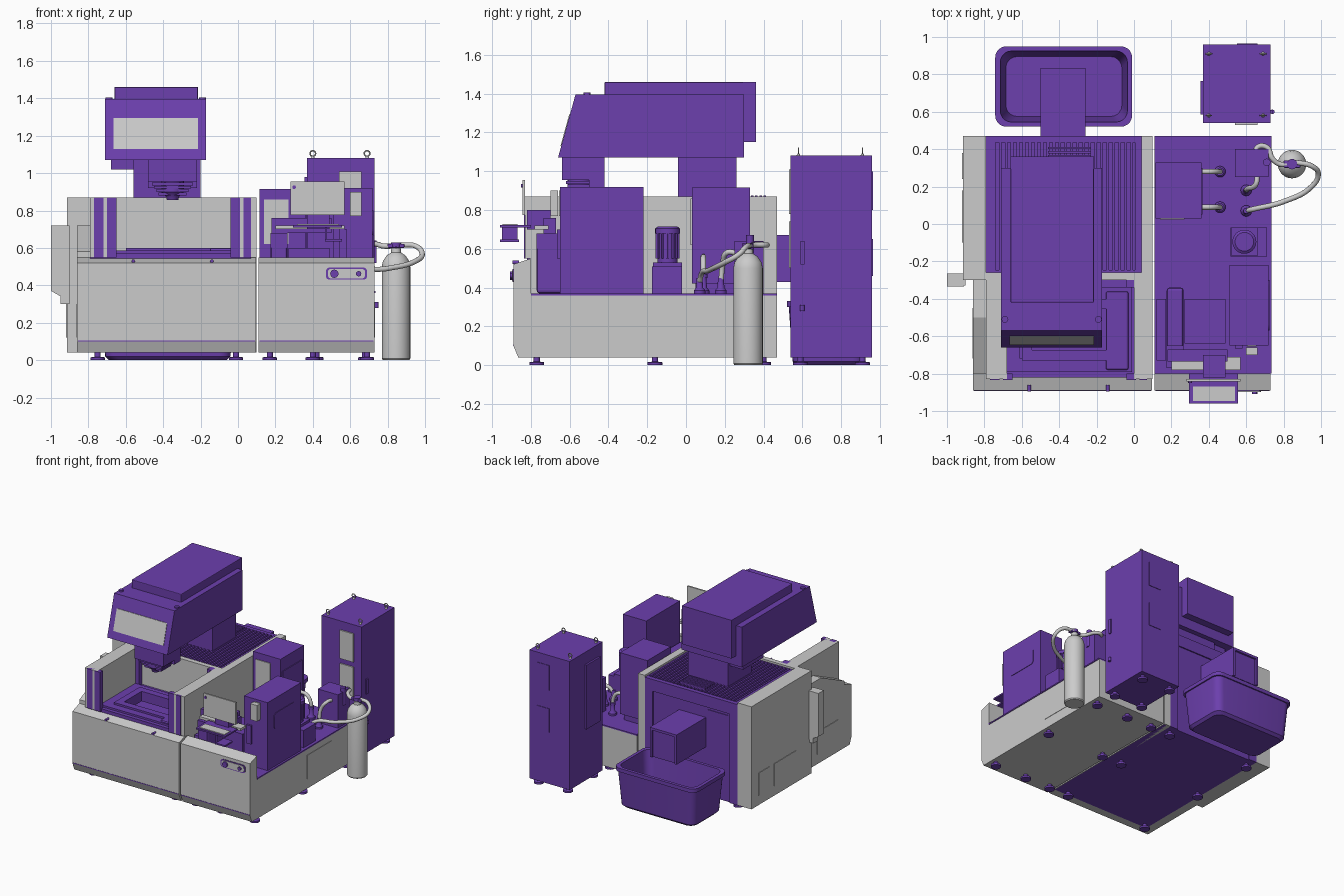
import bpy, bmesh, math
from mathutils import Vector

if "Cube" in bpy.data.objects:
    bpy.data.objects.remove(bpy.data.objects["Cube"])

purple = bpy.data.materials.new("purple_paint")
purple.diffuse_color = (0.15, 0.05, 0.42, 1)
purple.use_nodes = True
purple.node_tree.nodes["Principled BSDF"].inputs["Base Color"].default_value = purple.diffuse_color
P, G = purple, None

def make(name, verts, faces, mat, bevel=0, smooth=False):
    me = bpy.data.meshes.new(name)
    me.from_pydata(verts, [], faces)
    bm = bmesh.new(); bm.from_mesh(me)
    bmesh.ops.recalc_face_normals(bm, faces=bm.faces)
    bm.to_mesh(me); bm.free()
    ob = bpy.data.objects.new(name, me)
    bpy.context.collection.objects.link(ob)
    if mat: me.materials.append(mat)
    if bevel:
        m = ob.modifiers.new("bevel", 'BEVEL'); m.width = bevel; m.segments = 2
    if smooth:
        bpy.ops.object.select_all(action='DESELECT')
        ob.select_set(True); bpy.context.view_layer.objects.active = ob
        bpy.ops.object.shade_smooth_by_angle(angle=math.radians(35))
    return ob

def loft(name, rings, mat=G, smooth=False, bevel=0):
    n = len(rings[0]); verts = [p for r in rings for p in r]
    faces = [(k*n+i, k*n+(i+1) % n, (k+1)*n+(i+1) % n, (k+1)*n+i)
             for k in range(len(rings)-1) for i in range(n)]
    faces += [tuple(range(n)), tuple(range(len(verts)-n, len(verts)))]
    return make(name, verts, faces, mat, bevel, smooth)

def box(name, x0, x1, y0, y1, z0, z1, mat=G, bevel=0):
    return loft(name, [[(x0, y0, z), (x1, y0, z), (x1, y1, z), (x0, y1, z)] for z in (z0, z1)], mat, bevel=bevel)

def prism(name, prof, x0, x1, mat=G):
    return loft(name, [[(x, y, z) for y, z in prof] for x in (x0, x1)], mat)

def lathe(name, x, y, prof, mat=G, n=24, axis='z'):
    rings = []
    for r, h in prof:
        ring = []
        for i in range(n):
            c, s = r*math.cos(2*math.pi*i/n), r*math.sin(2*math.pi*i/n)
            # for axis y: (x, y) hold x and z, h is y
            ring.append((x+c, y+s, h) if axis == 'z' else (x+c, h, y+s))
        rings.append(ring)
    return loft(name, rings, mat, True)

def rrect(x0, x1, z0, z1, r, n=5):
    pts = []
    for cx, cz, a in ((x1-r, z1-r, 0), (x0+r, z1-r, 90), (x0+r, z0+r, 180), (x1-r, z0+r, 270)):
        for i in range(n+1):
            t = math.radians(a+90*i/n)
            pts.append((cx+r*math.cos(t), cz+r*math.sin(t)))
    return pts

def tube(name, pts, r, mat=G):
    cu = bpy.data.curves.new(name, 'CURVE'); cu.dimensions = '3D'
    cu.bevel_depth = r; cu.bevel_resolution = 3; cu.resolution_u = 8; cu.use_fill_caps = True
    sp = cu.splines.new('BEZIER'); sp.bezier_points.add(len(pts)-1)
    for b, p in zip(sp.bezier_points, pts):
        b.co = Vector(p); b.handle_left_type = b.handle_right_type = 'AUTO'
    ob = bpy.data.objects.new(name, cu); bpy.context.collection.objects.link(ob)
    if mat: cu.materials.append(mat)
    return ob

def frame(name, x0, x1, y0, y1, w, z0, z1, mat):
    box(name+"_left", x0, x0+w, y0, y1, z0, z1, mat); box(name+"_right", x1-w, x1, y0, y1, z0, z1, mat)
    box(name+"_front", x0+w, x1-w, y0, y0+w, z0, z1, mat); box(name+"_back", x0+w, x1-w, y1-w, y1, z0, z1, mat)

# front aprons with slanted kick strip
apron = [(-.80, .04), (-.865, .04), (-.89, .10), (-.89, .52), (-.80, .55)]
prism("left_apron", apron, -.86, .095)
prism("right_apron", apron, .11, .73)
box("left_apron_seam", -.855, .09, -.892, -.885, .10, .106, P)
box("right_apron_seam", .115, .725, -.892, -.885, .10, .106, P)

# left machine base, walls and covers
box("left_base", -.79, .095, -.80, .46, .04, .49, P)
box("rear_body", -.79, .04, -.26, .46, .49, .79, P)
prism("left_side_panel", [(-.80, .04), (-.80, .58), (-.50, .72), (-.28, .72), (-.28, .04)], -.86, -.79)
box("left_rear_cover", -.915, -.79, -.30, .47, .04, .87)
box("left_front_wall", -.79, -.68, -.83, -.28, .55, .87)
box("right_front_wall", 0, .10, -.83, -.28, .55, .87)
box("right_rear_wall", .04, .10, -.80, .47, .04, .87)
box("cavity_back_panel", -.79, .04, -.30, -.26, .49, .87)
for i, (a, b) in enumerate(((-.77, -.72), (-.70, -.65), (-.04, .01), (.03, .07))):
    box(f"wall_strip_{i}", a, b, -.835, -.80, .55, .87, P)
    if i in (1, 2):
        box(f"inner_guide_{i}", a, b, -.34, -.29, .55, .87, P)
prism("left_side_box", [(-.33, .30), (-.33, .72), (-.27, .72), (-.27, .30)], -.95, -.90)
loft("left_side_box_cover", [[(x, y, z) for x, z in ((-1, .37), (-1, .72), (-.91, .72), (-.91, .32))] for y in (-.335, -.265)])
for i, (a, b) in enumerate(((.24, .38), (-.10, .18))):
    box(f"left_vent_{i}", -.919, -.91, a, b, .12, .30)
box("left_front_vent", -.864, -.855, -.72, -.45, .12, .30)

# work area floor, table frame and pit
frame("work_floor", -.79, .07, -.82, -.30, .09, .49, .57, P)
frame("work_table", -.68, -.01, -.79, -.34, .07, .555, .585, P)
frame("clamp_frame", -.60, -.09, -.73, -.40, .055, .52, .60, P)
box("work_table_rail", -.15, -.03, -.78, -.36, .57, .60, P, .01)
for x in (-.56, -.14):
    lathe(f"apron_button_{x}", x, .53, [(.009, -.895), (.009, -.86)], P, 12, 'y')

# louvred roof
frame("roof_border", -.79, .04, -.28, .47, .035, .78, .855, P)
for i in range(25):
    x = -.755+i*.032
    box(f"roof_fin_{i}", x, x+.014, -.25, .435, .78, .86, P)
for i in range(6):
    box(f"bellows_slat_{i}", -.46, -.23, .29+i*.022, .303+i*.022, .80, .875, P)

# back face panels, chute
box("back_border_top", -.79, .04, .455, .47, .76, .855, P)
box("back_border_left", -.79, -.72, .455, .47, .04, .80, P)
box("back_border_right", -.03, .04, .455, .47, .04, .80, P)
box("back_door", -.70, -.52, .455, .465, .30, .74, P)
box("chute", -.50, -.26, .46, .82, .43, .67, P)
box("chute_end_left", -.50, -.48, .82, .835, .43, .67, P)
box("chute_end_right", -.28, -.26, .82, .835, .43, .67, P)
box("chute_end_top", -.48, -.28, .82, .835, .65, .67, P)

# column and head
box("column", -.56, -.20, -.04, .26, .79, 1.07, P)
box("column_cap", -.68, -.20, -.02, .24, 1.02, 1.07, P)
prism("head", [(-.66, 1.07), (-.57, 1.395), (.30, 1.395), (.30, 1.07)], -.71, -.17, P)
box("head_top_cover", -.66, -.215, -.42, .30, 1.39, 1.46, P, .005)
box("head_rear_cover", -.66, -.215, .295, .36, 1.15, 1.46, P)
def slant(z, d): return -.66+(z-1.07)*.277-d
prism("head_window", [(slant(1.13, .004), 1.13), (slant(1.295, .004), 1.295), (slant(1.295, -.01), 1.295), (slant(1.13, -.01), 1.13)], -.665, -.215)
for x in (-.69, -.19):
    lathe(f"head_bolt_{x}", x, -.51, [(.018, 1.39), (.018, 1.405)], P, 12)
box("spindle_carrier", -.48, -.22, -.64, -.42, .955, 1.08, P)
box("spindle_back_plate", -.48, -.22, -.50, -.42, .92, 1.08, P)
for i in range(4):
    box(f"spindle_ring_{i}", -.46+i*.012, -.24-i*.012, -.62+i*.01, -.46, .935-i*.018, .95-i*.018, P)
lathe("spindle_nose", -.35, -.55, [(.06, .96), (.06, .90), (.035, .875), (.03, .855)], P)

# right machine base
box("right_base", .11, .73, -.80, .47, .04, .36)
box("right_deck", .11, .735, -.80, .47, .36, .37, P)
box("right_side_plate", .725, .733, -.16, .15, .12, .31)
def xz(pts, y): return [(x, y, z) for x, z in pts]
loft("switch_panel_rim", [xz(rrect(.47, .69, .43, .495, .02), y) for y in (-.894, -.86)], P)
loft("switch_panel", [xz(rrect(.48, .68, .437, .488, .018), y) for y in (-.897, -.87)])
for x, r in ((.515, .022), (.645, .014)):
    lathe(f"switch_knob_{x}", x, .462, [(r, -.87), (r, -.908)], P, 20, 'y')

# tall boxes on right base
box("front_cabinet", .51, .72, -.65, -.22, .37, .92, P)
loft("front_cabinet_window", [[(x, y, z) for y, z in rrect(-.57, -.30, .67, .80, .03)] for x in (.71, .724)], P)
box("front_cabinet_meter", .605, .655, -.655, -.64, .77, .90)
box("front_cabinet_latch", .54, .58, -.665, -.64, .55, .70, P)
box("filter_box", .115, .36, .03, .33, .42, .915, P)
box("filter_box_base", .14, .34, .05, .31, .36, .43, P)
box("filter_side_panel", .355, .366, .05, .30, .53, .81, P)
box("filter_front_panel", .14, .27, .024, .04, .62, .86)

# pump with finned motor
box("pump_base", .515, .71, -.175, -.02, .37, .51, P)
box("pump_flange", .52, .66, -.17, -.02, .51, .53, P)
lathe("pump_motor", .59, -.095, [(.052, .52), (.052, .70), (.04, .715)], P)
for i in range(12):
    a = i*math.pi/6
    lathe(f"motor_fin_{i}", .59+.055*math.cos(a), -.095+.055*math.sin(a), [(.008, .55), (.008, .68)], P, 6)
lathe("motor_cap", .59, -.095, [(.064, .68), (.064, .705), (.05, .715)], P)

# operator stand, monitor and keyboard tray
box("stand_pedestal", .175, .265, -.77, -.34, .37, .62, P, .015)
box("stand_head", .175, .265, -.77, -.65, .60, .68, P)
box("stand_foot", .12, .17, -.73, -.40, .36, .53, P)
box("stand_tank", .27, .49, -.64, -.40, .37, .60, P)
box("stand_arm", .18, .50, -.735, -.67, .68, .76, P)
box("monitor_bracket", .37, .49, -.82, -.70, .70, .80, P)
box("monitor_plate", .28, .57, -.843, -.83, .775, .955)
lathe("monitor_button", .30, .925, [(.01, -.85), (.01, -.84)], P, 12, 'y')
box("side_pendant", .60, .66, -.70, -.66, .77, .90)
box("tray", .295, .555, -.96, -.80, .71, .722, P)
box("tray_pad", .315, .54, -.945, -.87, .72, .727)
box("tray_under_box", .465, .555, -.96, -.86, .635, .647, P)
box("tray_hanger", .465, .475, -.95, -.87, .645, .71, P)
box("keyboard", .20, .57, -.78, -.71, .70, .72)

# service box, fittings and hoses
box("service_box", .54, .72, .25, .40, .37, .64, P)
for i, (x, y) in enumerate(((.46, .28), (.46, .09), (.60, .18), (.60, .07))):
    lathe(f"fitting_{i}", x, y, [(.03, .37), (.03, .385), (.018, .40), (.015, .45)], P, 16)
for i, y in enumerate((.28, .09)):
    tube(f"filter_pipe_{i}", [(.36, y, .56), (.42, y, .55), (.455, y, .50), (.46, y, .43)], .014)
    lathe(f"pipe_collar_{i}", .46, y, [(.022, .45), (.022, .47)], P, 12)
tube("short_hose", [(.60, .18, .43), (.61, .19, .52), (.65, .21, .58), (.66, .26, .58)], .014)
tube("long_hose", [(.60, .07, .43), (.64, .08, .47), (.80, .12, .49), (.95, .20, .53), (.985, .27, .57), (.95, .31, .61), (.86, .33, .615)], .014)
tube("gas_hose", [(.65, .36, .62), (.66, .41, .62), (.71, .41, .62), (.74, .35, .62), (.78, .32, .61), (.83, .32, .61)], .014)
lathe("regulator", .71, .33, [(.02, .53), (.02, .67)], P, 12)

# gas bottle
lathe("gas_bottle", .845, .32, [(.07, 0), (.076, .008), (.076, .50), (.07, .53), (.05, .56), (.027, .575), (.025, .60)], n=32)
lathe("bottle_valve", .845, .32, [(.016, .58), (.016, .605), (.028, .605), (.028, .63)], P, 16)
box("bottle_handle", .80, .89, .30, .34, .60, .622, P, .006)

# electrical cabinet with eyebolts, windows, handle
box("tall_cabinet", .37, .73, .54, .96, .04, 1.08, P)
for i, z in enumerate(((.78, 1.01), (.50, .74))):
    box(f"cabinet_window_{i}", .54, .66, .53, .545, *z)
box("cabinet_side_panel", .355, .375, .585, .765, .46, .98, P)
box("cabinet_rear_panel_low", .55, .66, .955, .964, .46, .65, P)
box("cabinet_rear_panel_high", .55, .66, .955, .964, .80, 1.0, P)
box("cabinet_handle", .725, .74, .59, .61, .52, .64, P)
lathe("cabinet_switch", .74, .60, [(.012, .28), (.012, .31)], P, 12)
for x in (.40, .69):
    for y in (.58, .91):
        bpy.ops.mesh.primitive_torus_add(location=(x, y, 1.105), rotation=(math.pi/2, 0, 0), major_radius=.015, minor_radius=.004, major_segments=16, minor_segments=6)
        bpy.context.object.name = "cabinet_eyebolt"
        lathe("eyebolt_base", x, y, [(.01, 1.08), (.005, 1.092)], G, 12)

# levelling feet
feet = [(x, y) for x in (-.75, -.01, .17, .69) for y in (-.77, -.16, .40)] + [(.40, -.77), (.40, .40)]
feet += [(x, y) for x in (.42, .68) for y in (.59, .91)]
for i, (x, y) in enumerate(feet):
    lathe(f"foot_{i}", x, y, [(.038, 0), (.038, .015), (.016, .018), (.016, .045)], P, 20)

# open tapered tank behind the machine
def tr(x0, x1, y0, y1, z, r=.06): return [(x, y, z) for x, y in rrect(x0, x1, y0, y1, r)]
loft("chip_tank", [tr(-.69, -.06, .57, .90, 0), tr(-.71, -.04, .55, .92, .02), tr(-.73, -.02, .53, .94, .30),
     tr(-.742, -.01, .52, .95, .30), tr(-.742, -.01, .52, .95, .33), tr(-.715, -.035, .545, .925, .33), tr(-.685, -.065, .575, .895, .03)], P, True)
